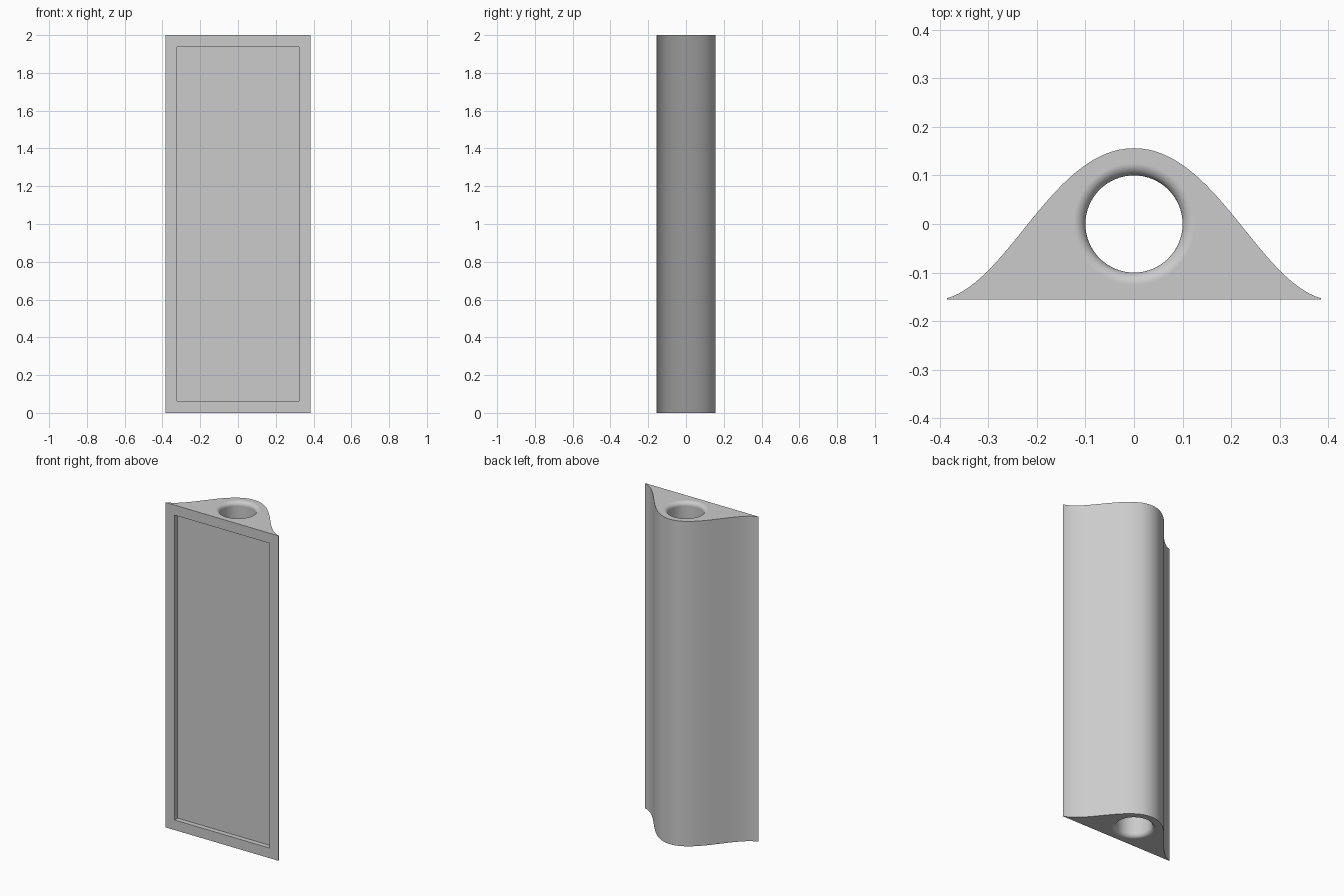
import bpy
import bmesh
from math import cos, sin, pi, radians
from mathutils import Vector
from mathutils.geometry import interpolate_bezier

if "Cube" in bpy.data.objects:
    bpy.data.objects.remove(bpy.data.objects["Cube"])

HEIGHT = 2.0
HALF_WIDTH = 0.385
FRONT, BACK = -0.155, 0.156
HOLE_RADIUS, FILLET = 0.1, 0.025
RECESS_MARGIN, RECESS_DEPTH = 0.062, 0.03

grey = bpy.data.materials.new("plain_grey")
grey.use_nodes = True
grey.diffuse_color = (0.6, 0.6, 0.6, 1)
grey.node_tree.nodes["Principled BSDF"].inputs["Base Color"].default_value = grey.diffuse_color


def make_object(name, bm):
    bmesh.ops.recalc_face_normals(bm, faces=bm.faces)
    mesh = bpy.data.meshes.new(name)
    bm.to_mesh(mesh)
    bm.free()
    mesh.materials.append(grey)
    obj = bpy.data.objects.new(name, mesh)
    bpy.context.collection.objects.link(obj)
    return obj


def cut(target, cutter):
    cutter.hide_render = True
    mod = target.modifiers.new("cut", "BOOLEAN")
    mod.operation = "DIFFERENCE"
    mod.solver = "EXACT"
    mod.object = cutter
    bpy.context.view_layer.objects.active = target
    bpy.ops.object.modifier_apply(modifier=mod.name)
    bpy.data.objects.remove(cutter)


# Bell-shaped body: half curve mirrored, closed by the flat front
half = interpolate_bezier(Vector((0, BACK, 0)), Vector((0.165, BACK, 0)),
                          Vector((0.255, -0.115, 0)), Vector((HALF_WIDTH, FRONT + 0.002, 0)), 33)
right_side = [(p.x, p.y) for p in half]
left_side = [(-x, y) for x, y in reversed(right_side[1:])]
outline = left_side + right_side + [(HALF_WIDTH, FRONT), (-HALF_WIDTH, FRONT)]
bm = bmesh.new()
base = bm.faces.new([bm.verts.new((x, y, 0)) for x, y in outline])
grown = bmesh.ops.extrude_face_region(bm, geom=[base], use_keep_orig=True)
bmesh.ops.translate(bm, vec=(0, 0, HEIGHT),
                    verts=[g for g in grown["geom"] if isinstance(g, bmesh.types.BMVert)])
body = make_object("bell_profile_body", bm)

# Shallow rectangular recess in the front face
bm = bmesh.new()
bmesh.ops.create_cube(bm, size=1)
bmesh.ops.scale(bm, verts=bm.verts, vec=(2 * (HALF_WIDTH - RECESS_MARGIN), 2 * RECESS_DEPTH,
                                         HEIGHT - 2 * RECESS_MARGIN))
bmesh.ops.translate(bm, verts=bm.verts, vec=(0, FRONT, HEIGHT / 2))
cut(body, make_object("recess_cutter", bm))

# Through hole with rounded rims, as a lathed cutter
STEPS, SIDES = 8, 64
rim = [(HOLE_RADIUS + FILLET * (1 - cos(a)), HEIGHT - FILLET + FILLET * sin(a))
       for a in (pi / 2 * i / STEPS for i in range(STEPS + 1))]
rim.append((HOLE_RADIUS + FILLET, HEIGHT + 0.1))
profile = [(r, HEIGHT - z) for r, z in reversed(rim)] + rim
bm = bmesh.new()
rings = [[bm.verts.new((r * cos(2 * pi * i / SIDES), r * sin(2 * pi * i / SIDES), z))
          for i in range(SIDES)] for r, z in profile]
for lower, upper in zip(rings, rings[1:]):
    for i in range(SIDES):
        j = (i + 1) % SIDES
        bm.faces.new((lower[i], lower[j], upper[j], upper[i]))
bm.faces.new(rings[0])
bm.faces.new(rings[-1])
cut(body, make_object("hole_cutter", bm))

# Smooth curved walls, crisp edges and flat caps
bpy.ops.object.select_all(action="DESELECT")
body.select_set(True)
bpy.context.view_layer.objects.active = body
bpy.ops.object.shade_smooth_by_angle(angle=radians(30))
weighted = body.modifiers.new("flat_caps", "WEIGHTED_NORMAL")
weighted.keep_sharp = True
